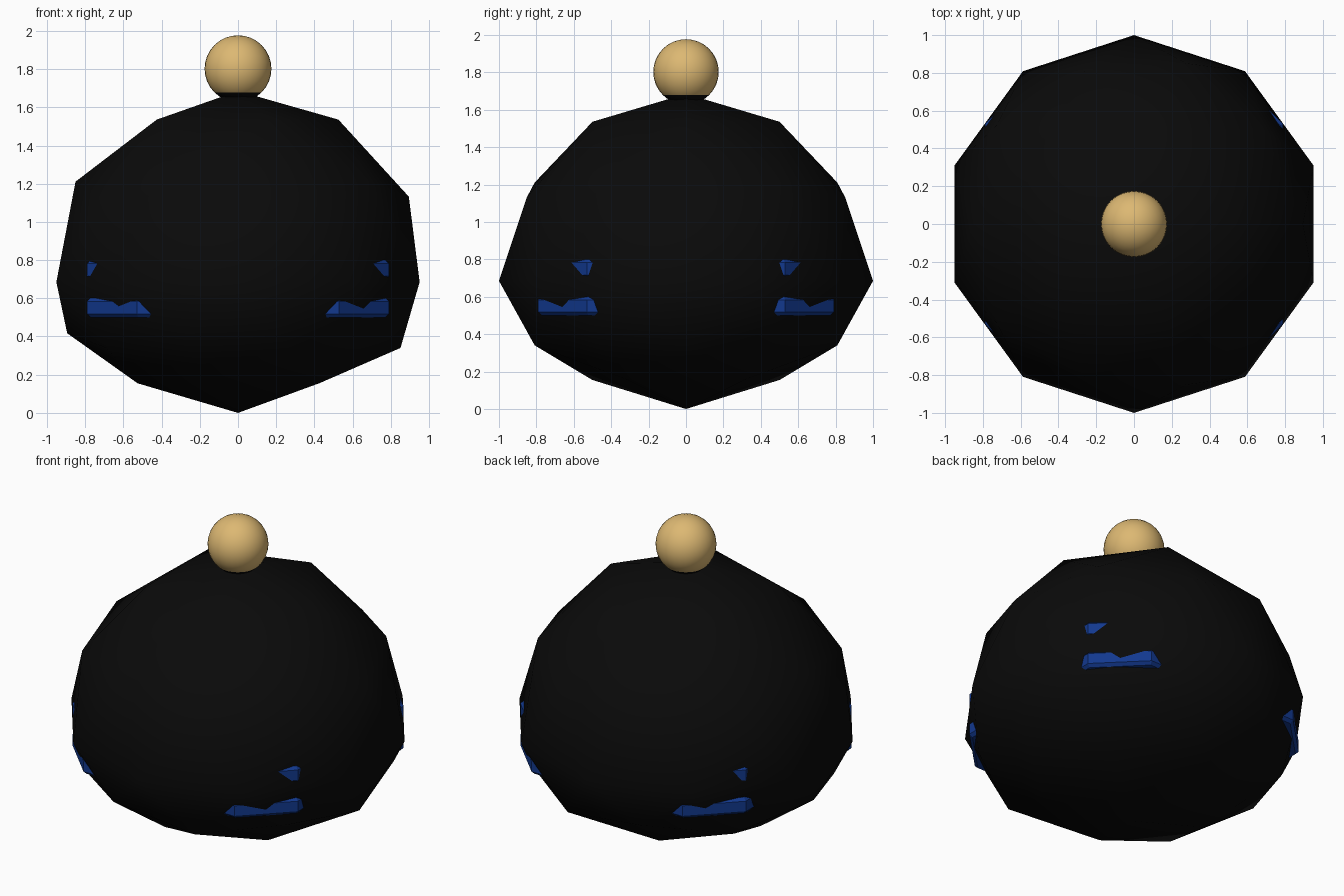
import bpy, bmesh, math

if "Cube" in bpy.data.objects:
    bpy.data.objects.remove(bpy.data.objects["Cube"])


def material(name, rgb):
    m = bpy.data.materials.new(name)
    m.diffuse_color = (*rgb, 1)
    m.use_nodes = True
    m.node_tree.nodes["Principled BSDF"].inputs["Base Color"].default_value = m.diffuse_color
    return m


black = material("black", (0.003, 0.003, 0.003))
blue = material("blue", (0.006, 0.04, 0.27))
gold = material("gold", (0.72, 0.48, 0.17))

# Body: low-poly ball whose lower half is squashed ring by ring
MID = 0.685
bpy.ops.mesh.primitive_ico_sphere_add(subdivisions=2, radius=1)
body = bpy.context.object
body.name = "body"
lower_rings = {0.447: 0.417, 0.526: 0.34, 0.851: 0.155, 1.0: 0.0}
for v in body.data.vertices:
    if v.co.z < -0.1:
        ring = min(lower_rings, key=lambda r: abs(r + v.co.z))
        v.co.z = lower_rings[ring]
    else:
        v.co.z += MID
body.data.materials.append(black)
body.data.shade_smooth()

# Knob: smooth ball with a black underside where it meets the body
bpy.ops.mesh.primitive_uv_sphere_add(segments=32, ring_count=16, radius=0.175,
                                     location=(0, 0, 1.802))
knob = bpy.context.object
knob.name = "top_knob"
knob.data.materials.append(gold)
knob.data.materials.append(black)
for p in knob.data.polygons:
    p.material_index = 1 if p.center.z < -0.175 * math.cos(math.pi / 4) else 0
knob.data.shade_smooth()


# Bands: square slabs with cut corners that poke through the body
def band(name, z0, z1, half=0.79, cut=0.53, edge=0.018):
    bm = bmesh.new()
    corners = [(half, -cut), (half, cut), (cut, half), (-cut, half),
               (-half, cut), (-half, -cut), (-cut, -half), (cut, -half)]
    base = bm.faces.new([bm.verts.new((x, y, z0)) for x, y in corners])
    top = bmesh.ops.extrude_face_region(bm, geom=[base])["geom"]
    bmesh.ops.translate(bm, vec=(0, 0, z1 - z0),
                        verts=[g for g in top if isinstance(g, bmesh.types.BMVert)])
    rims = [e for e in bm.edges if abs(e.verts[0].co.z - e.verts[1].co.z) < 1e-4]
    bmesh.ops.bevel(bm, geom=rims, offset=edge, segments=1, affect='EDGES')
    bmesh.ops.recalc_face_normals(bm, faces=bm.faces)
    me = bpy.data.meshes.new(name)
    bm.to_mesh(me)
    bm.free()
    me.materials.append(blue)
    bpy.context.collection.objects.link(bpy.data.objects.new(name, me))


band("lower_band", 0.50, 0.602)
band("upper_band", 0.698, 0.80)
